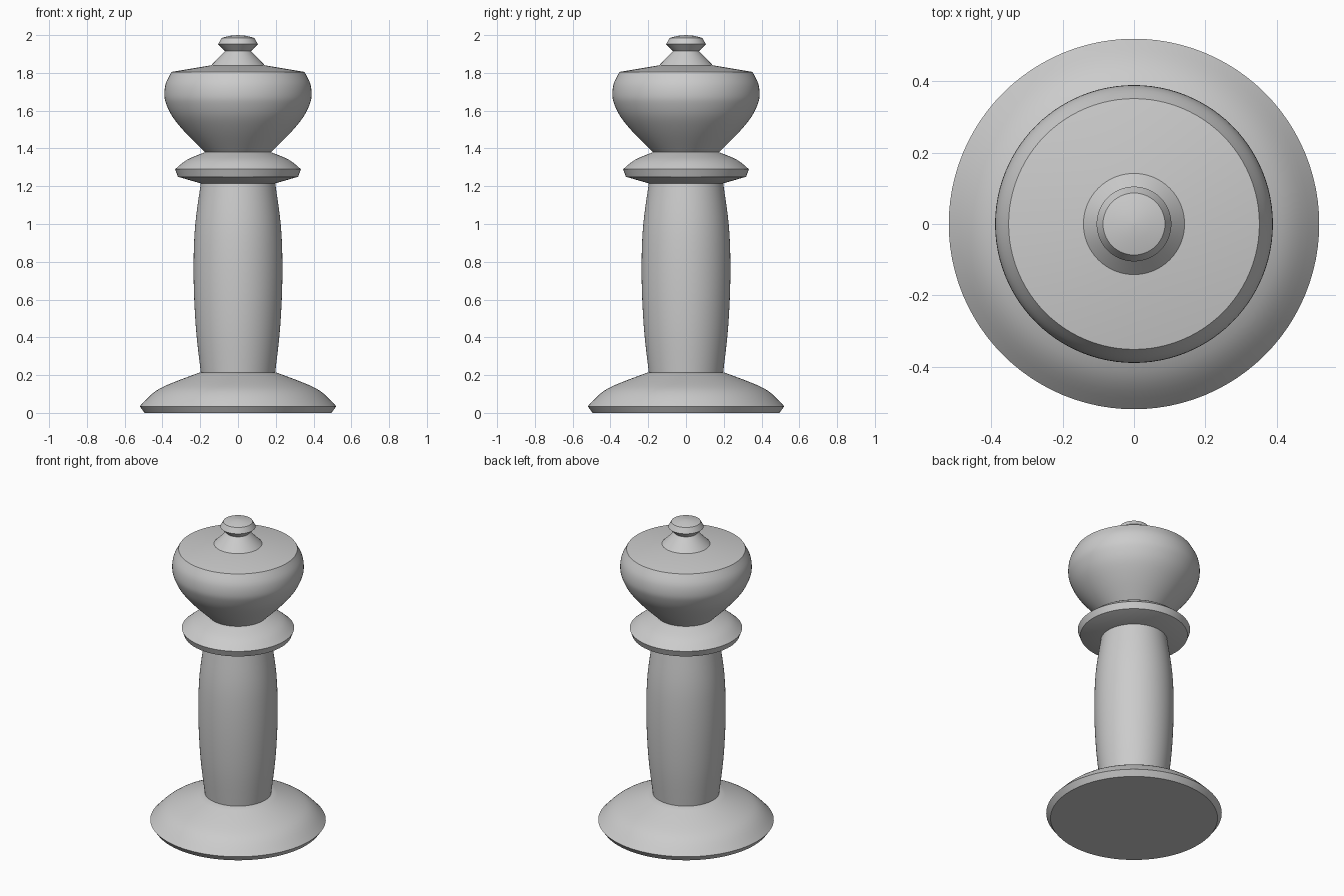
import bpy
import bmesh
import math

if "Cube" in bpy.data.objects:
    bpy.data.objects.remove(bpy.data.objects["Cube"], do_unlink=True)

SEGMENTS = 96

grey = bpy.data.materials.new("plain_grey")
grey.use_nodes = True
grey.diffuse_color = (0.6, 0.6, 0.6, 1)
grey.node_tree.nodes["Principled BSDF"].inputs["Base Color"].default_value = (0.6, 0.6, 0.6, 1)


def smooth_curve(points, steps=4):
    """Round a run of profile points with a Catmull-Rom spline."""
    padded = [points[0]] + points + [points[-1]]
    result = []
    for a, b, c, d in zip(padded, padded[1:], padded[2:], padded[3:]):
        for s in range(steps):
            t = s / steps
            result.append(tuple(
                0.5 * (2 * q + (r - p) * t + (2 * p - 5 * q + 4 * r - u) * t ** 2
                       + (3 * q - p - 3 * r + u) * t ** 3)
                for p, q, r, u in zip(a, b, c, d)))
    return result + [points[-1]]


def lathe(name, profile):
    """Spin a (radius, height) profile round z into a closed solid."""
    bm = bmesh.new()
    verts = [bm.verts.new((r, 0, z)) for r, z in [(0, profile[0][1])] + profile + [(0, profile[-1][1])]]
    edges = [bm.edges.new(pair) for pair in zip(verts, verts[1:])]
    bmesh.ops.spin(bm, geom=verts + edges, cent=(0, 0, 0), axis=(0, 0, 1),
                   angle=math.tau, steps=SEGMENTS)
    bmesh.ops.remove_doubles(bm, verts=bm.verts, dist=0.0001)
    bmesh.ops.recalc_face_normals(bm, faces=bm.faces)
    mesh = bpy.data.meshes.new(name)
    bm.to_mesh(mesh)
    bm.free()
    mesh.materials.append(grey)
    obj = bpy.data.objects.new(name, mesh)
    bpy.context.collection.objects.link(obj)
    bpy.ops.object.select_all(action="DESELECT")
    obj.select_set(True)
    bpy.context.view_layer.objects.active = obj
    bpy.ops.object.shade_smooth_by_angle(angle=math.radians(24))
    return obj


# Wide flared foot with a bevelled underside
lathe("base", [(0.495, 0)] + smooth_curve(
    [(0.52, 0.035), (0.45, 0.105), (0.37, 0.15), (0.2, 0.215)]))

# Gently swollen column
lathe("column", smooth_curve(
    [(0.197, 0.215), (0.223, 0.45), (0.235, 0.72), (0.228, 0.98), (0.197, 1.215)]))

# Collar below the head
lathe("collar", [(0.197, 1.215), (0.318, 1.25)] + smooth_curve(
    [(0.333, 1.29), (0.27, 1.34), (0.175, 1.38)]))

# Rounded head with a shallow sloping lid
lathe("head", smooth_curve(
    [(0.175, 1.38), (0.275, 1.48), (0.345, 1.565), (0.38, 1.635),
     (0.39, 1.685), (0.382, 1.745), (0.352, 1.805)]) + [(0.142, 1.84)])

# Finial: cone, pinched neck and small button
lathe("finial", [(0.142, 1.84), (0.068, 1.915), (0.105, 1.952),
                 (0.087, 1.985), (0.045, 1.996), (0.004, 2.0)])
